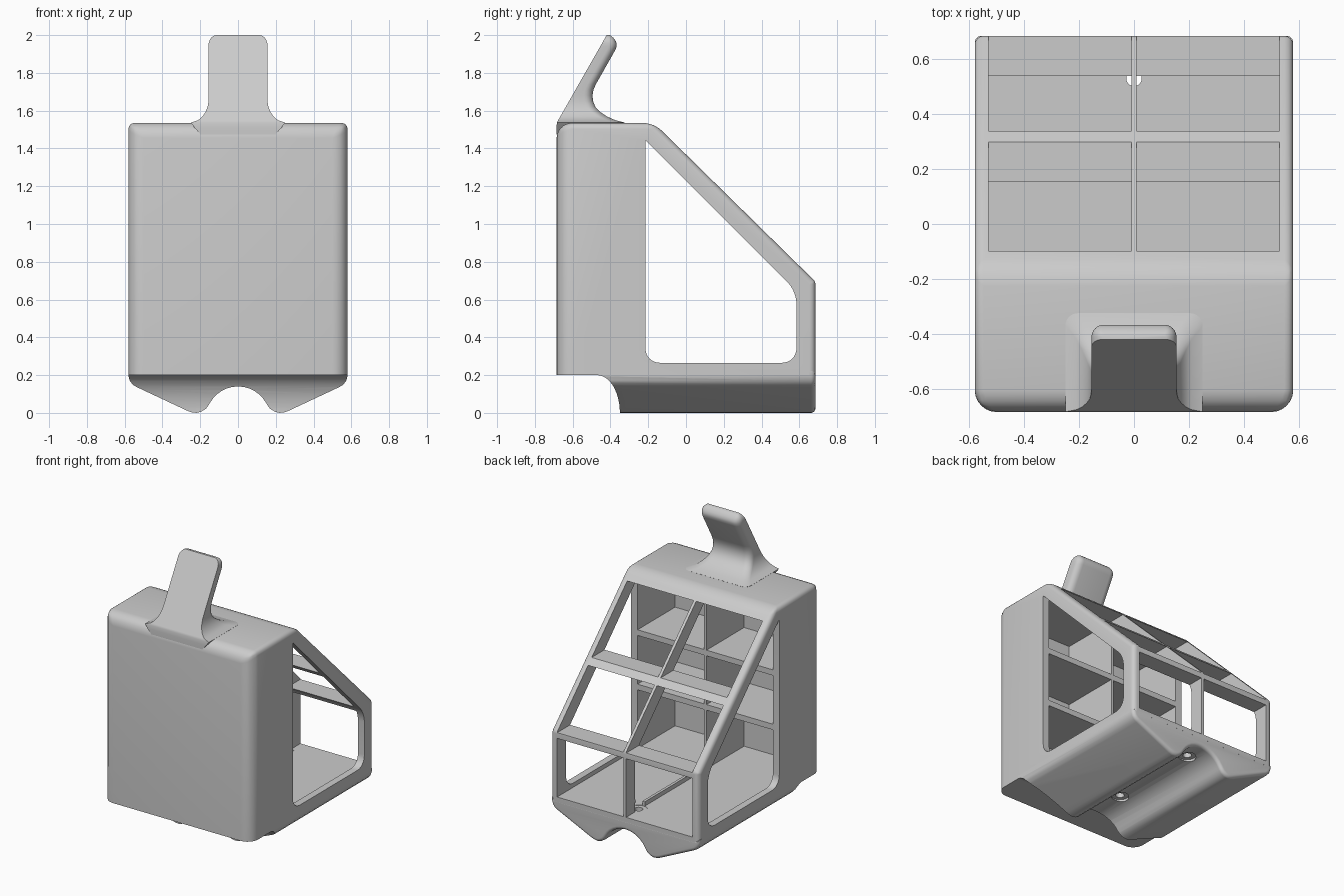
import bpy, bmesh, math
from mathutils import Vector

if "Cube" in bpy.data.objects:
    bpy.data.objects.remove(bpy.data.objects["Cube"], do_unlink=True)

grey = bpy.data.materials.new("light grey")
grey.use_nodes = True
grey.diffuse_color = (0.6, 0.6, 0.6, 1)
grey.node_tree.nodes["Principled BSDF"].inputs["Base Color"].default_value = (0.6, 0.6, 0.6, 1)


def skin(name, rings):
    """Closed solid through a list of equal-length rings."""
    bm = bmesh.new()
    loops = [[bm.verts.new(p) for p in ring] for ring in rings]
    n = len(loops[0])
    for a, b in zip(loops, loops[1:]):
        for i in range(n):
            j = (i + 1) % n
            bm.faces.new((a[i], a[j], b[j], b[i]))
    bm.faces.new(loops[0])
    bm.faces.new(loops[-1])
    bmesh.ops.recalc_face_normals(bm, faces=bm.faces)
    mesh = bpy.data.meshes.new(name)
    bm.to_mesh(mesh)
    bm.free()
    mesh.materials.append(grey)
    ob = bpy.data.objects.new(name, mesh)
    bpy.context.collection.objects.link(ob)
    return ob


def prism(name, pts, axis, lo, hi):
    """Extrude a 2D outline along x, y or z."""
    place = {"x": lambda t, u, v: (t, u, v),
             "y": lambda t, u, v: (u, t, v),
             "z": lambda t, u, v: (u, v, t)}[axis]
    return skin(name, [[place(t, u, v) for u, v in pts] for t in (lo, hi)])


def box(name, x, y, z):
    return prism(name, [(x[0], y[0]), (x[1], y[0]), (x[1], y[1]), (x[0], y[1])], "z", *z)


def disc(name, y, r, lo, hi):
    ring = [math.tau * i / 32 for i in range(32)]
    return prism(name, [(r * math.cos(a), y + r * math.sin(a)) for a in ring], "z", lo, hi)


def rounded(corners):
    """Outline with each (u, v, radius) corner rounded by a short curve."""
    out = []
    for i, (u, v, r) in enumerate(corners):
        c = Vector((u, v))
        p = c + (Vector(corners[i - 1][:2]) - c).normalized() * r
        q = c + (Vector(corners[(i + 1) % len(corners)][:2]) - c).normalized() * r
        for k in range(9):
            t = k / 8
            w = 0.8 * 2 * t * (1 - t)
            s = (1 - t) ** 2 + t ** 2 + w
            out.append(tuple((p * (1 - t) ** 2 + c * w + q * t * t) / s))
    return out


def apply_modifier(ob, mod):
    bpy.context.view_layer.objects.active = ob
    bpy.ops.object.modifier_apply(modifier=mod.name)


def cut(ob, cutter):
    mod = ob.modifiers.new("cut", "BOOLEAN")
    mod.operation, mod.solver, mod.object = "DIFFERENCE", "EXACT", cutter
    apply_modifier(ob, mod)
    bpy.data.objects.remove(cutter, do_unlink=True)


def bevel_by(ob, width, rule):
    """Round edges, with the weight of each given by a rule on its end points."""
    mesh = ob.data
    weights = mesh.attributes.new("bevel_weight_edge", "FLOAT", "EDGE")
    for e in mesh.edges:
        a, b = (mesh.vertices[i].co for i in e.vertices)
        weights.data[e.index].value = rule(a, b)
    mod = ob.modifiers.new("round", "BEVEL")
    mod.limit_method, mod.width, mod.segments = "WEIGHT", width, 6
    apply_modifier(ob, mod)


# Housing: sloped side outline with rounded edges
HALF, DEEP, BASE, TOP = 0.58, 0.685, 0.2, 1.535
housing = prism("housing", [(-DEEP, BASE), (-DEEP, TOP), (-0.17, TOP), (DEEP, 0.695),
                            (DEEP, BASE)], "x", -HALF, HALF)


def housing_rule(a, b):
    if max(a.z, b.z) < BASE + 0.01:
        return 0
    mid = (a + b) / 2
    if mid.y < -DEEP + 0.01:
        return 1
    if abs(mid.x) < 0.01:
        return 0.7 if mid.y < 0 else 0.15
    return 0.4


bevel_by(housing, 0.08, housing_rule)

# Side windows, open straight across the housing
cut(housing, prism("window_cutter", rounded([(-0.215, 1.445, 0.008), (0.585, 0.645, 0.07),
                                             (0.585, 0.265, 0.08), (-0.215, 0.265, 0.08)]),
                   "x", -0.8, 0.8))

# Compartments, three rows and two columns, open to the back
for z in ((1.075, 1.465), (0.69, 1.035), (0.235, 0.65)):
    for x in ((-0.53, -0.01), (0.01, 0.53)):
        cut(housing, box("compartment_cutter", x, (-0.635, 0.8), z))

# Keel: underside with two rounded ridges and a channel
half = [(0.58, 0.222), (0.58, 0.195), (0.572, 0.168), (0.555, 0.148), (0.535, 0.136),
        (0.27, 0.012), (0.245, 0.003), (0.22, 0), (0.195, 0.006), (0.17, 0.022), (0.155, 0.042)]
arch = [(0.17 * math.cos(math.radians(a)), -0.03 + 0.17 * math.sin(math.radians(a)))
        for a in range(30, 91, 10)]
side = half + arch
keel = prism("keel", side + [(-u, v) for u, v in reversed(side[:-1])], "y", -0.465, DEEP)
bevel_by(keel, 0.03, lambda a, b: 1 if min(a.y, b.y) > DEEP - 0.01 else 0)

# Curved front end of the keel
curve = [(-0.47 + 0.12 * math.sin(t), BASE * math.cos(t))
         for t in (math.pi / 2 * i / 12 for i in range(13))]
cut(keel, prism("keel_cutter", [(-0.8, BASE)] + curve + [(-0.35, -0.1), (-0.8, -0.1)],
                "x", -0.8, 0.8))

# Screw holes with recesses above and below
for y in (0.53, -0.14):
    for part in (housing, keel):
        cut(part, disc("hole_cutter", y, 0.028, -0.1, 0.3))
    cut(housing, disc("recess_cutter", y, 0.056, 0.232, 0.3))
    cut(keel, disc("recess_cutter", y, 0.056, -0.1, 0.148))


# Handle: tilted tab flaring into the top; rows are height, half width, back
def handle_ring(z, w, back):
    front = -DEEP + max(0, z - TOP) * 0.57
    r = min(0.045, (back - front) * 0.6)
    ring = [(w, front, z)]
    for i in range(7):
        a = math.pi / 2 * i / 6
        ring.append((w - r + r * math.cos(a), back - r + r * math.sin(a), z))
    return ring + [(-x, y, zz) for x, y, zz in reversed(ring)]


rows = [(1.475, 0.2, -0.4), (1.51, 0.23, -0.36), (1.537, 0.25, -0.325), (1.55, 0.21, -0.375),
        (1.57, 0.187, -0.42), (1.595, 0.171, -0.457), (1.62, 0.161, -0.48), (1.65, 0.156, -0.492),
        (1.68, 0.155, -0.495), (1.71, 0.155, -0.49), (1.74, 0.155, -0.477), (1.92, 0.155, -0.375),
        (1.94, 0.155, -0.367), (1.957, 0.155, -0.367), (1.972, 0.151, -0.374),
        (1.985, 0.143, -0.384), (1.995, 0.131, -0.395), (2.0, 0.118, -0.405)]
handle = skin("handle", [handle_ring(*row) for row in rows])

# Smooth shading with sharp edges kept
for ob in bpy.context.view_layer.objects:
    ob.select_set(ob in (housing, keel, handle))
bpy.context.view_layer.objects.active = housing
bpy.ops.object.shade_smooth_by_angle(angle=math.radians(30))
